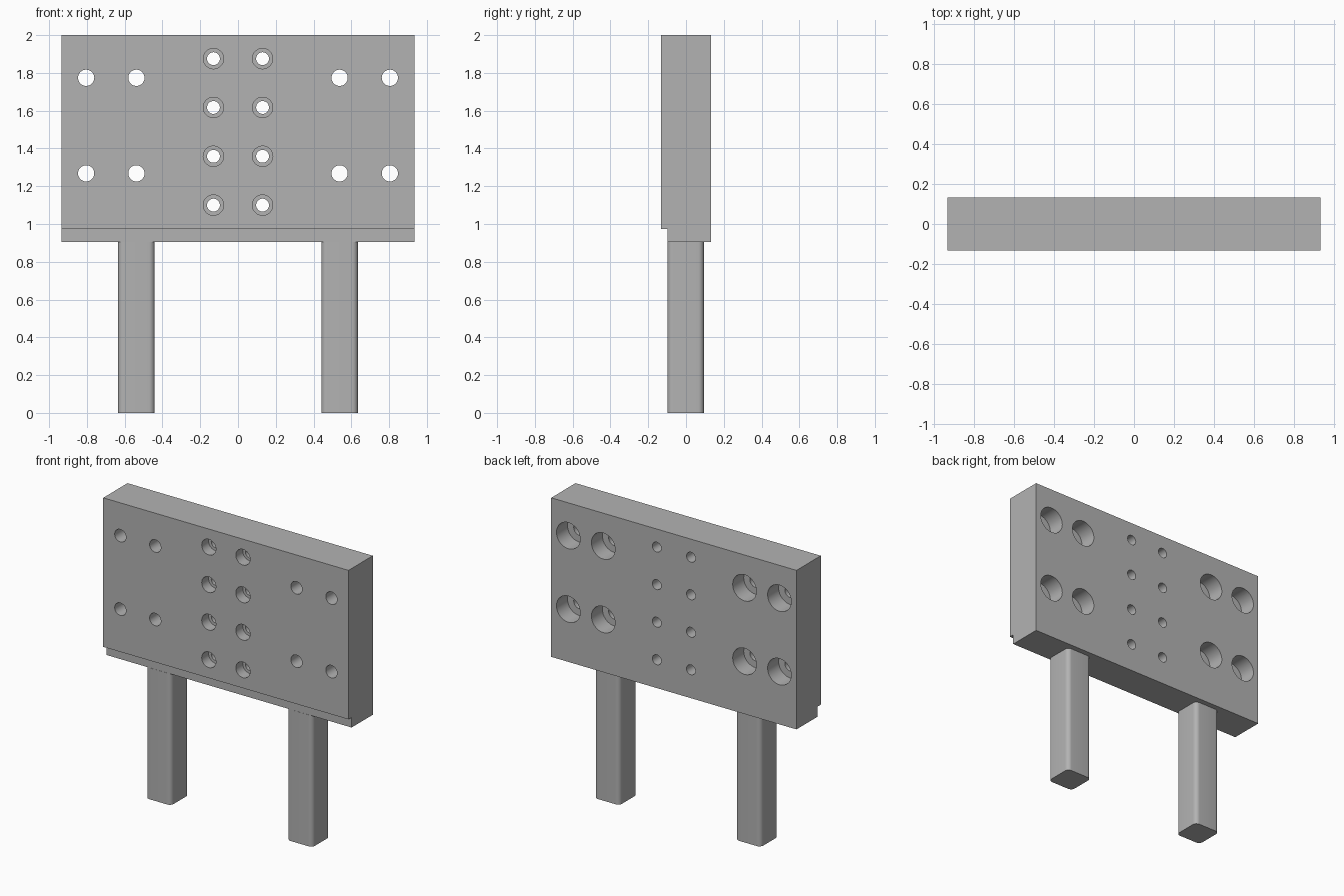
import bpy
import bmesh
import math
from mathutils import Matrix, Vector

cube = bpy.data.objects.get("Cube")
if cube:
    bpy.data.objects.remove(cube, do_unlink=True)

# Single grey metal
grey = bpy.data.materials.new("grey_metal")
grey.use_nodes = True
COLOUR = (0.45, 0.45, 0.45, 1)
grey.diffuse_color = COLOUR
grey.node_tree.nodes["Principled BSDF"].inputs["Base Color"].default_value = COLOUR

HALF_W, HALF_D = 0.934, 0.132
BOTTOM, STEP_Z, TOP = 0.905, 0.974, 2.0
STEP_Y = -0.098


def make_object(name, bm):
    bmesh.ops.recalc_face_normals(bm, faces=bm.faces[:])
    mesh = bpy.data.meshes.new(name)
    bm.to_mesh(mesh)
    bm.free()
    mesh.materials.append(grey)
    obj = bpy.data.objects.new(name, mesh)
    bpy.context.collection.objects.link(obj)
    return obj


def activate(obj):
    bpy.ops.object.select_all(action="DESELECT")
    obj.select_set(True)
    bpy.context.view_layer.objects.active = obj


def smooth(obj):
    activate(obj)
    bpy.ops.object.shade_smooth_by_angle(angle=math.radians(30))


def add_pin(bm, x, z, radius, y0, y1):
    """Cylinder along y, used for cutting."""
    place = Matrix.Translation((x, (y0 + y1) / 2, z)) @ Matrix.Rotation(math.pi / 2, 4, "X")
    bmesh.ops.create_cone(bm, cap_ends=True, segments=48, radius1=radius,
                          radius2=radius, depth=y1 - y0, matrix=place)


def cut(target, bm):
    cutter = make_object("hole_cutter", bm)
    cutter.hide_render = True
    mod = target.modifiers.new("holes", "BOOLEAN")
    mod.operation = "DIFFERENCE"
    mod.solver = "EXACT"
    mod.object = cutter
    activate(target)
    bpy.ops.object.modifier_apply(modifier=mod.name)
    bpy.data.objects.remove(cutter, do_unlink=True)


# Plate with a stepped lower front edge, extruded along x
profile = [(-HALF_D, TOP), (-HALF_D, STEP_Z), (STEP_Y, STEP_Z),
           (STEP_Y, BOTTOM), (HALF_D, BOTTOM), (HALF_D, TOP)]
bm = bmesh.new()
face = bm.faces.new([bm.verts.new((-HALF_W, y, z)) for y, z in profile])
ext = bmesh.ops.extrude_face_region(bm, geom=[face])
bmesh.ops.translate(bm, vec=Vector((2 * HALF_W, 0, 0)),
                    verts=[v for v in ext["geom"] if isinstance(v, bmesh.types.BMVert)])
plate = make_object("mounting_plate", bm)

# Bolt holes: outer ones counterbored from the back, middle ones from the front
outer = [(s * x, z) for s in (-1, 1) for x in (0.538, 0.804) for z in (1.268, 1.774)]
middle = [(s * 0.13, 1.1 + i * 0.2585) for s in (-1, 1) for i in range(4)]

through, bores = bmesh.new(), bmesh.new()
for x, z in outer:
    add_pin(through, x, z, 0.043, -0.3, 0.3)
    add_pin(bores, x, z, 0.09, HALF_D - 0.12, 0.3)
for x, z in middle:
    add_pin(through, x, z, 0.034, -0.3, 0.3)
    add_pin(bores, x, z, 0.054, -0.3, -HALF_D + 0.075)
cut(plate, through)
cut(plate, bores)
smooth(plate)

# Square legs with rounded vertical edges
for name, side in (("left_leg", 1), ("right_leg", -1)):
    bm = bmesh.new()
    bmesh.ops.create_cube(bm, size=1, matrix=Matrix.Translation((side * 0.538, -0.002, BOTTOM / 2))
                          @ Matrix.Diagonal((0.194, 0.194, BOTTOM, 1)))
    upright = [e for e in bm.edges if abs(e.verts[0].co.z - e.verts[1].co.z) > 0.5]
    bmesh.ops.bevel(bm, geom=upright, offset=0.03, segments=8, profile=0.5, affect="EDGES")
    smooth(make_object(name, bm))
